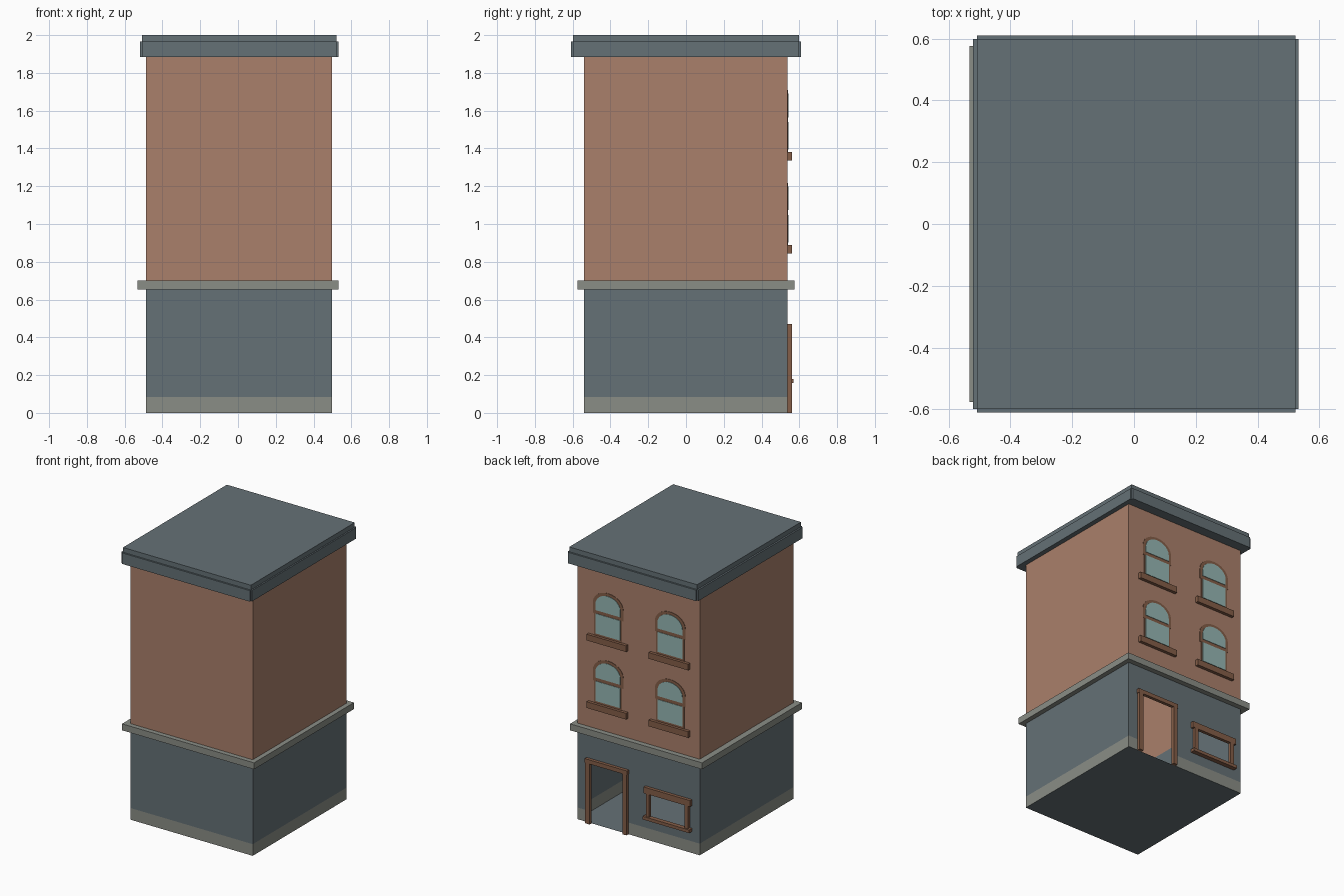
import bpy, bmesh, math

if "Cube" in bpy.data.objects:
    bpy.data.objects.remove(bpy.data.objects["Cube"])


def material(name, rgb):
    lin = [((c / 255 + 0.055) / 1.055) ** 2.4 for c in rgb]
    m = bpy.data.materials.new(name)
    m.diffuse_color = (*lin, 1)
    m.use_nodes = True
    m.node_tree.nodes["Principled BSDF"].inputs["Base Color"].default_value = m.diffuse_color
    return m


BRICK = material("brick", (170, 128, 107))
SLATE = material("slate", (101, 113, 118))
STONE = material("stone", (138, 141, 134))
WOOD = material("wood", (133, 94, 72))
GLASS = material("glass", (150, 183, 179))


def finish(bm, name, *mats):
    me = bpy.data.meshes.new(name)
    bm.to_mesh(me)
    bm.free()
    ob = bpy.data.objects.new(name, me)
    for m in mats:
        me.materials.append(m)
    bpy.context.collection.objects.link(ob)
    return ob


def box(name, mat, x, y, z):
    bm = bmesh.new()
    bmesh.ops.create_cube(bm, size=1)
    for v in bm.verts:
        v.co = [(a + b) / 2 + c * (b - a) for c, (a, b) in zip(v.co, (x, y, z))]
    return finish(bm, name, mat)


def plate(name, mat, outline, y0, y1):
    """Extrude an x-z outline from y0 to y1."""
    bm = bmesh.new()
    f = bm.faces.new([bm.verts.new((x, y0, z)) for x, z in outline])
    ext = bmesh.ops.extrude_face_region(bm, geom=[f])["geom"]
    for v in ext:
        if isinstance(v, bmesh.types.BMVert):
            v.co.y = y1
    bmesh.ops.recalc_face_normals(bm, faces=bm.faces)
    return finish(bm, name, mat)


def arch(cx, half, z0, spring, rise, n=12):
    pts = [(cx - half, z0), (cx + half, z0)]
    return pts + [(cx + half * math.cos(math.pi * i / n),
                   spring + rise * math.sin(math.pi * i / n)) for i in range(n + 1)]


X0, X1, Y0, Y1 = -0.487, 0.497, -0.54, 0.537
BASE, MID, TOP = 0.085, 0.675, 1.9
DOOR = (0.12, 0.385, 0.0, 0.44)
SHOP = (-0.385, -0.09, 0.18, 0.35)

# Hollow wall shell, with door and shop window left open on the facade
xs = sorted([X0, X1, *DOOR[:2], *SHOP[:2]])
zs = sorted([0, BASE, MID, TOP, DOOR[3], *SHOP[2:]])
bm = bmesh.new()


def quad(*pts):
    f = bm.faces.new([bm.verts.new(p) for p in pts])
    z = f.calc_center_median().z
    f.material_index = 0 if z > MID else 2 if 0 < z < BASE else 1


for za, zb in zip(zs, zs[1:]):
    quad((X0, Y0, za), (X1, Y0, za), (X1, Y0, zb), (X0, Y0, zb))
    quad((X1, Y0, za), (X1, Y1, za), (X1, Y1, zb), (X1, Y0, zb))
    quad((X0, Y1, za), (X0, Y0, za), (X0, Y0, zb), (X0, Y1, zb))
    for xa, xb in zip(xs, xs[1:]):
        cx, cz = (xa + xb) / 2, (za + zb) / 2
        if any(h[0] < cx < h[1] and h[2] < cz < h[3] for h in (DOOR, SHOP)):
            continue
        quad((xb, Y1, za), (xa, Y1, za), (xa, Y1, zb), (xb, Y1, zb))
quad((X0, Y0, 0), (X0, Y1, 0), (X1, Y1, 0), (X1, Y0, 0))
bmesh.ops.remove_doubles(bm, verts=bm.verts, dist=1e-5)
finish(bm, "walls", BRICK, SLATE, STONE)

# Stone ledge ring around the building
bm = bmesh.new()
ring = []
for x0, x1, y0, y1, z in ((X0, X1, Y0, Y1, 0.653), (-0.532, 0.532, -0.575, 0.575, 0.653),
                          (-0.532, 0.532, -0.575, 0.575, 0.70), (X0, X1, Y0, Y1, 0.70)):
    ring.append([bm.verts.new(p) for p in ((x0, y0, z), (x1, y0, z), (x1, y1, z), (x0, y1, z))])
for a, b in zip(ring, ring[1:]):
    for i in range(4):
        j = (i + 1) % 4
        bm.faces.new((a[i], a[j], b[j], b[i]))
finish(bm, "ledge", STONE)

# Roof block with raised cornice strips on each side
RX, RY = (-0.508, 0.522), (-0.598, 0.598)
box("roof", SLATE, RX, RY, (1.885, 2.0))
CZ = (1.885, 1.965)
box("cornice_front", SLATE, RX, (-0.61, -0.598), CZ)
box("cornice_back", SLATE, RX, (0.598, 0.61), CZ)
box("cornice_left", SLATE, (-0.52, -0.508), RY, CZ)
box("cornice_right", SLATE, (0.522, 0.532), RY, CZ)

# Door frame
FY = (Y1, 0.56)
box("door_post_left", WOOD, (0.385, 0.42), FY, (0, 0.44))
box("door_post_right", WOOD, (0.088, 0.12), FY, (0, 0.44))
box("door_header", WOOD, (0.083, 0.425), FY, (0.44, 0.47))

# Shop window frame
box("shop_header", WOOD, (-0.425, -0.05), FY, (0.345, 0.39))
box("shop_sill", WOOD, (-0.425, -0.05), (Y1, 0.57), (0.157, 0.18))
box("shop_post_left", WOOD, (-0.095, -0.068), FY, (0.18, 0.345))
box("shop_post_right", WOOD, (-0.407, -0.38), FY, (0.18, 0.345))

# Four arched sash windows with sills
for z in (0.888, 1.38):
    for cx in (-0.25, 0.25):
        box("sill", WOOD, (cx - 0.159, cx + 0.159), FY, (z - 0.045, z))
        box("window_frame", WOOD, (cx - 0.112, cx + 0.112), (Y1, Y1 + 0.003), (z, z + 0.16))
        plate("window_hood", WOOD, arch(cx, 0.123, z + 0.16, z + 0.235, 0.095), Y1, Y1 + 0.003)
        box("lower_pane", GLASS, (cx - 0.1, cx + 0.1), (Y1, Y1 + 0.006), (z + 0.015, z + 0.16))
        plate("upper_pane", GLASS, arch(cx, 0.1, z + 0.185, z + 0.23, 0.08), Y1, Y1 + 0.006)
